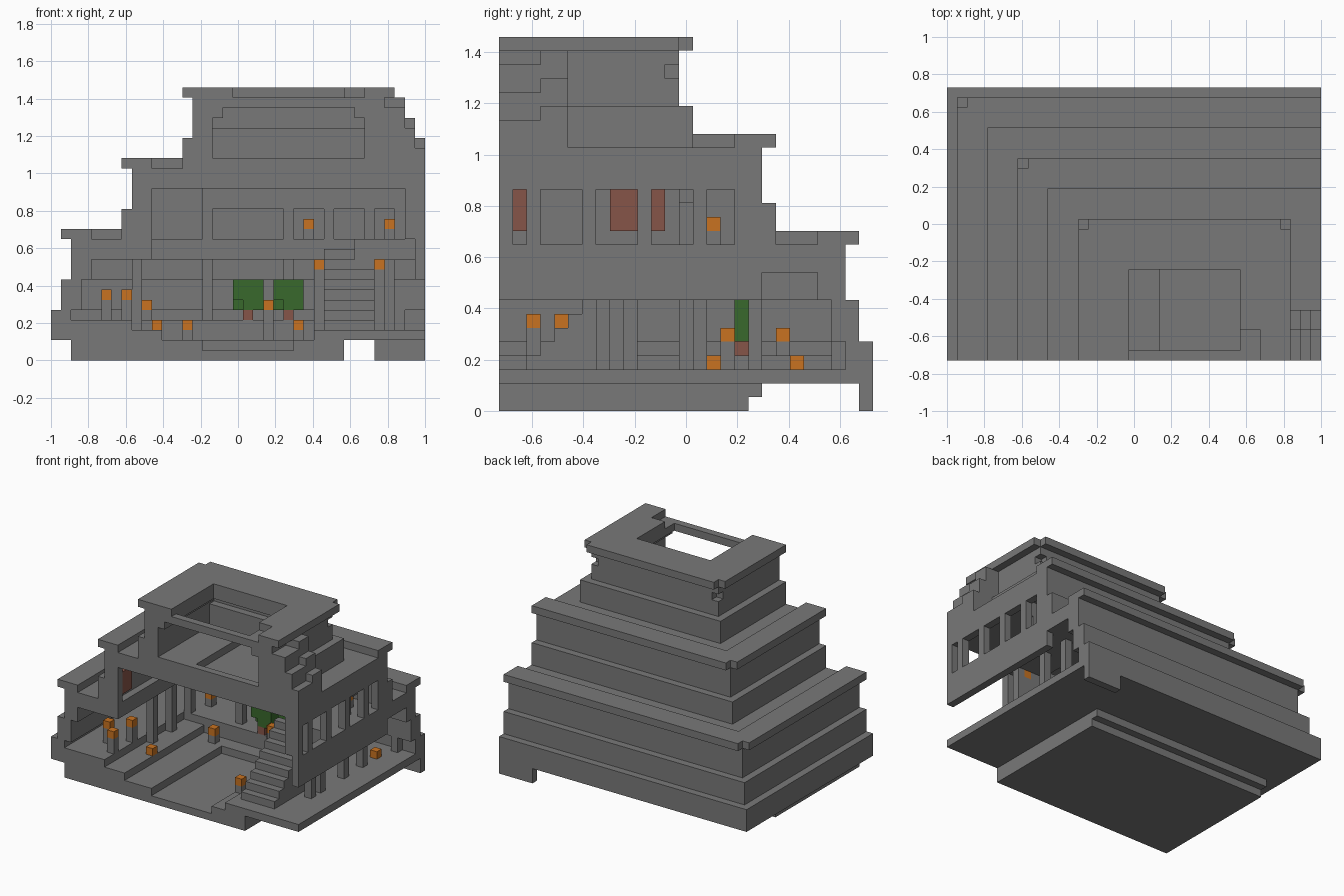
import bpy, bmesh
from mathutils import Vector

cube = bpy.data.objects.get("Cube")
if cube:
    bpy.data.objects.remove(cube, do_unlink=True)

WIDE, DEEP = 37, 27          # size of the building in blocks
UNIT = 2 / WIDE


def material(name, colour):
    mat = bpy.data.materials.new(name)
    mat.use_nodes = True
    mat.diffuse_color = (*colour, 1)
    shader = next(n for n in mat.node_tree.nodes if n.type == 'BSDF_PRINCIPLED')
    shader.inputs["Base Color"].default_value = (*colour, 1)
    shader.inputs["Roughness"].default_value = 0.9
    return mat


stone = material("grey stone", (0.19, 0.19, 0.19))
glow = material("lamp orange", (0.58, 0.17, 0.015))
leaf = material("leaf green", (0.04, 0.14, 0.025))
wood = material("red brown", (0.24, 0.09, 0.065))


def box(x, y, z):
    """Block cells inside three (start, end) ranges."""
    return {(i, j, k) for i in range(*x) for j in range(*y) for k in range(*z)}


def step(inset, bottom, top, right=WIDE):
    """A storey set in from the left and the back by the same amount."""
    return box((inset, right), (0, DEEP - inset), (bottom, top))


def build(name, cells, mat):
    """Skin the outside of a set of block cells and merge its flat faces."""
    bm = bmesh.new()
    corners = {}

    def corner(p):
        if p not in corners:
            corners[p] = bm.verts.new(((p[0] - WIDE / 2) * UNIT, (p[1] - DEEP / 2) * UNIT, p[2] * UNIT))
        return corners[p]

    for cell in cells:
        for axis in range(3):
            for side in (0, 1):
                beside = list(cell)
                beside[axis] += 2 * side - 1
                if tuple(beside) in cells:
                    continue
                ring = []
                for a, b in ((0, 0), (1, 0), (1, 1), (0, 1)):
                    p = list(cell)
                    p[axis] += side
                    p[(axis + 1) % 3] += a
                    p[(axis + 2) % 3] += b
                    ring.append(corner(tuple(p)))
                bm.faces.new(ring if side else ring[::-1])
    bmesh.ops.dissolve_limit(bm, angle_limit=0.01, verts=bm.verts[:], edges=bm.edges[:])
    mesh = bpy.data.meshes.new(name)
    bm.to_mesh(mesh)
    bm.free()
    mesh.materials.append(mat)
    obj = bpy.data.objects.new(name, mesh)
    bpy.context.collection.objects.link(obj)
    return obj


# Foundation with a sunken courtyard and raised terraces
base = box((2, 29), (0, 18), (0, 2)) | box((2, 29), (18, 19), (1, 2))
base |= step(0, 2, 3)
base |= box((32, WIDE), (26, DEEP), (0, 2))
base -= box((11, 26), (0, 17), (2, 3))
base -= box((15, 24), (0, 15), (1, 2))
base |= box((0, 8), (0, DEEP), (3, 4)) | box((0, 30), (17, DEEP), (3, 4))
build("foundation", base, stone)

# Lower tier: stepped outer wall, cornice and hollow inside
lower = step(0, 3, 5) | step(1, 5, 8) | step(2, 8, 12) | step(1, 12, 13)
lower -= step(2, 3, 5) | step(3, 5, 8) | step(4, 8, 10) | step(8, 10, 13)
lower -= step(4, 12, 13) | {(1, 25, 12)}
build("lower_tier", lower, stone)

# Middle tier: wall, cornice, front opening and side arcade
middle = step(7, 12, 15) | step(8, 15, 19) | step(7, 19, 20)
middle -= step(9, 12, 17, right=WIDE - 1)
middle -= step(10, 19, 20) | {(7, 19, 19)}
for start, end in ((0, 2), (3, 6), (7, 10), (11, 14), (15, 17)):
    middle -= box((36, WIDE), (start, end), (12, 16))
middle |= box((8, 10), (0, 1), (12, 17)) | box((35, WIDE), (0, 1), (12, 17))
middle |= box((16, 21), (0, 11), (19, 20)) | box((13, 34), (0, 1), (19, 20))
build("middle_tier", middle, stone)

# Upper tier: room open to the front and the sky
upper = step(13, 19, 22, right=34) | step(14, 22, 26, right=33) | step(13, 26, 27, right=34)
upper -= box((16, 31), (0, 11), (19, 23))
upper -= box((16, 31), (0, 12), (23, 24)) | box((17, 30), (0, 12), (24, 25))
upper -= box((18, 29), (1, 9), (25, 27)) | box((18, 31), (0, 3), (26, 27))
upper -= {(13, 13, 26), (33, 13, 26), (14, 12, 24), (32, 12, 24)}
build("upper_tier", upper, stone)

# Stepped buttress at the front corner of the upper tier
buttress = set()
for n, column in enumerate((36, 35, 34, 33)):
    top = min(22 + 2 * n, 26)
    buttress |= box((column, column + 1), (3, 5), (19, top))
    buttress |= box((column, column + 1), (0, 3), (19, top - 1))
build("corner_buttress", buttress, stone)

# Galleries around the courtyard with a deep beam on the open side
gallery = box((4, 10), (0, 19), (10, 12)) | box((10, 36), (13, 19), (10, 12))
gallery |= box((30, 36), (8, 14), (10, 12))
gallery |= box((36, WIDE), (0, 19), (8, 12))
build("gallery_floor", gallery, stone)

# Arcade along the back gallery
arcade = box((15, 36), (13, 14), (15, 17))
for i in (15, 23, 27, 31, 34):
    arcade |= box((i, i + 1), (13, 14), (12, 15))
build("gallery_arcade", arcade, stone)

# Posts carrying the galleries
posts = set()
for j in (7, 9, 14, 18):
    posts |= box((33, 34), (j, j + 1), (3, 10))
for i in (15, 23, 30):
    posts |= box((i, i + 1), (18, 19), (4, 10))
for j in (9, 13, 17):
    posts |= box((8, 9), (j, j + 1), (3, 10))
build("gallery_posts", posts, stone)

# Staircase up to the side gallery
stair = set()
for n in range(8):
    stair |= box((27, 32), (2 + n, 3 + n), (3, 4 + n))
build("staircase", stair, stone)

# Lamps, each on a post reaching down to its floor
lamps = set()
stands = set()
for i, j, k, floor in ((5, 4, 6, 4), (7, 2, 6, 4), (7, 6, 6, 4), (9, 20, 5, 4),
                       (10, 6, 3, 3), (13, 15, 3, 2), (21, 16, 5, 2), (24, 5, 3, 2),
                       (26, 9, 9, 3), (32, 9, 9, 3), (25, 15, 13, 12), (33, 15, 13, 12),
                       (34, 24, 5, 3), (33, 21, 3, 3)):
    lamps.add((i, j, k))
    stands |= box((i, i + 1), (j, j + 1), (floor, k))
build("lamp_stands", stands, stone)
build("lamps", lamps, glow)

# Two trees at the back of the courtyard
crowns = set()
trunks = set()
for i in (18, 22):
    crowns |= box((i, i + 3), (17, 19), (5, 8)) - {(i, 17, 5), (i + 2, 18, 7)}
    trunks |= box((i + 1, i + 2), (17, 18), (4, 5))
build("tree_crowns", crowns, leaf)
build("tree_trunks", trunks, wood)

# Hangings on the left wall of the middle tier
hangings = box((9, 10), (1, 3), (13, 16)) | box((9, 10), (8, 12), (13, 16))
build("wall_hangings", hangings, wood)
